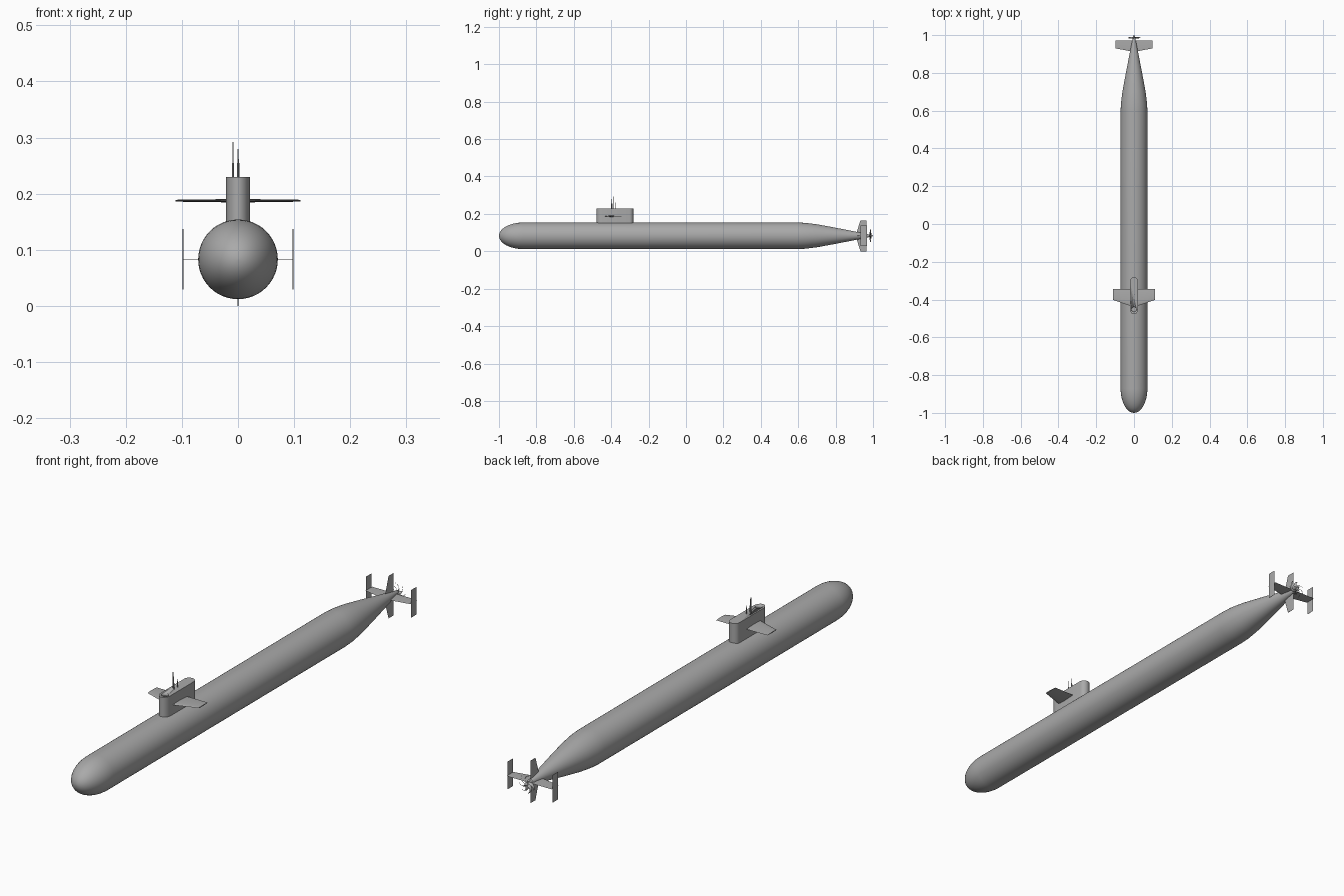
import bpy, bmesh, math
from mathutils import Vector, Matrix

cube = bpy.data.objects.get("Cube")
if cube:
    bpy.data.objects.remove(cube, do_unlink=True)

AXIS_Z = 0.083   # height of the hull centreline
HULL_R = 0.071

grey = bpy.data.materials.new("hull_grey")
grey.use_nodes = True
grey.diffuse_color = (0.4, 0.4, 0.4, 1)
grey.node_tree.nodes["Principled BSDF"].inputs["Base Color"].default_value = (0.4, 0.4, 0.4, 1)


def finish(name, bm, angle=30):
    bmesh.ops.recalc_face_normals(bm, faces=bm.faces)
    mesh = bpy.data.meshes.new(name)
    bm.to_mesh(mesh)
    bm.free()
    mesh.materials.append(grey)
    obj = bpy.data.objects.new(name, mesh)
    bpy.context.collection.objects.link(obj)
    bpy.ops.object.select_all(action='DESELECT')
    bpy.context.view_layer.objects.active = obj
    obj.select_set(True)
    bpy.ops.object.shade_smooth_by_angle(angle=math.radians(angle))
    return obj


def loft(bm, rings):
    """Skin closed rings of equal length and cap both ends."""
    rows = [[bm.verts.new(p) for p in ring] for ring in rings]
    n = len(rows[0])
    for a, b in zip(rows, rows[1:]):
        for i in range(n):
            bm.faces.new((a[i], a[(i + 1) % n], b[(i + 1) % n], b[i]))
    bm.faces.new(rows[0])
    bm.faces.new(rows[-1])


def lathe(name, profile, sides):
    """Body of revolution about the hull axis from (y, radius) pairs."""
    bm = bmesh.new()
    turns = [2 * math.pi * i / sides for i in range(sides)]
    loft(bm, [[(r * math.sin(t), y, AXIS_Z + r * math.cos(t)) for t in turns]
              for y, r in profile])
    return finish(name, bm)


def foil(le, te, thick, steps=8):
    """Closed aerofoil section as (chord position, half thickness)."""
    ts = [0.5 * (1 - math.cos(math.pi * i / steps)) for i in range(steps + 1)]
    shape = [(le + (te - le) * t, thick * 1.3 * (math.sqrt(t) - t) * (1 + t)) for t in ts]
    return shape + [(c, -h) for c, h in shape[-2:0:-1]]


def fin(name, root, tip, place):
    """Tapered fin; root and tip are (span, le, te, thickness)."""
    bm = bmesh.new()
    loft(bm, [[place(s, c, h) for c, h in foil(le, te, th)]
              for s, le, te, th in (root, tip)])
    return finish(name, bm, 40)


# Hull: elliptical nose, parallel body, tapered stern
nose = [(-0.87 - 0.13 * math.cos(a), HULL_R * math.sin(a))
        for a in [math.pi / 2 * (i + 0.15) / 14 for i in range(14)]]
stern = [(-0.87, HULL_R), (0.6, HULL_R), (0.64, 0.069), (0.7, 0.0615),
         (0.8, 0.043), (0.9, 0.0235), (0.95, 0.0135), (0.975, 0.008)]
lathe("hull", nose + stern, 48)


# Sail: rounded plan with a sunken bridge well
def sail_plan(front, back, half, z, steps=10):
    pts = []
    for end, depth, sign in ((front, 0.03, -1), (back, 0.02, 1)):
        for i in range(steps + 1):
            a = math.pi * i / steps
            pts.append((-sign * half * math.cos(a) * -1,
                        end - sign * depth * (1 - math.sin(a)), z))
    return pts


bm = bmesh.new()
loft(bm, [sail_plan(-0.478, -0.282, 0.021, z) for z in (0.12, 0.23)])
sail = finish("sail", bm)
bm = bmesh.new()
bmesh.ops.create_cone(bm, cap_ends=True, segments=20, radius1=0.013, radius2=0.013, depth=0.03,
                      matrix=Matrix.Translation((0, -0.452, 0.235)))
well = finish("bridge_well_cutter", bm)
well.hide_render = True
well.hide_set(True)
cut = sail.modifiers.new("bridge_well", 'BOOLEAN')
cut.operation = 'DIFFERENCE'
cut.object = well

# Fins that repeat on both sides
for side, sx in (("left", 1), ("right", -1)):
    fin(side + "_sail_plane", (0.015, -0.435, -0.345, 0.007), (0.111, -0.402, -0.345, 0.004),
        lambda s, c, h: (sx * s, c, 0.1875 + h))
    fin(side + "_stern_plane", (0.005, 0.912, 0.972, 0.002), (0.098, 0.93, 0.972, 0.001),
        lambda s, c, h: (sx * s, c, AXIS_Z + h))
    fin(side + "_end_plate", (-0.054, 0.933, 0.967, 0.0012), (0.054, 0.933, 0.967, 0.0012),
        lambda s, c, h: (sx * 0.098 + h, c, AXIS_Z + s))
for label, sz in (("upper", 1), ("lower", -1)):
    fin(label + "_rudder", (0.005, 0.908, 0.965, 0.002), (0.083, 0.933, 0.965, 0.0012),
        lambda s, c, h: (h, c, AXIS_Z + sz * s))


# Masts standing in the sail
def mast(name, x, y, top, radius):
    bm = bmesh.new()
    for r, low, high in ((radius * 1.7, 0.22, 0.255), (radius, 0.25, top)):
        bmesh.ops.create_cone(bm, cap_ends=True, segments=12, radius1=r, radius2=r,
                              depth=high - low,
                              matrix=Matrix.Translation((x, y, (low + high) / 2)))
    finish(name, bm)


mast("periscope", -0.009, -0.39, 0.292, 0.0011)
mast("radio_mast", 0.0, -0.398, 0.28, 0.0011)
mast("sensor_mast", 0.001, -0.375, 0.262, 0.001)

# Propeller: hub and seven swept, twisted blades
lathe("propeller_hub", [(0.972, 0.008), (0.985, 0.007), (0.995, 0.004), (1.0, 0.001)], 20)
bm = bmesh.new()
for k in range(7):
    rings = []
    for i in range(7):
        t = i / 6
        r = 0.005 + 0.03 * t
        turn = 2 * math.pi * k / 7 + 0.9 * t * t
        half = 0.0062 * math.sqrt(1 - 0.85 * t * t)
        pitch = 0.95 - 0.35 * t
        out = Vector((math.cos(turn), 0, math.sin(turn)))
        across = Vector((-math.sin(turn), 0, math.cos(turn)))
        along = Vector((0, 1, 0))
        chord = across * math.cos(pitch) + along * math.sin(pitch)
        normal = along * math.cos(pitch) - across * math.sin(pitch)
        centre = Vector((0, 0.986, AXIS_Z)) + out * r
        rings.append([centre + chord * half * c + normal * 0.0006 * n
                      for c, n in ((-1, 0), (0, 1), (1, 0), (0, -1))])
    loft(bm, rings)
finish("propeller_blades", bm, 50)
